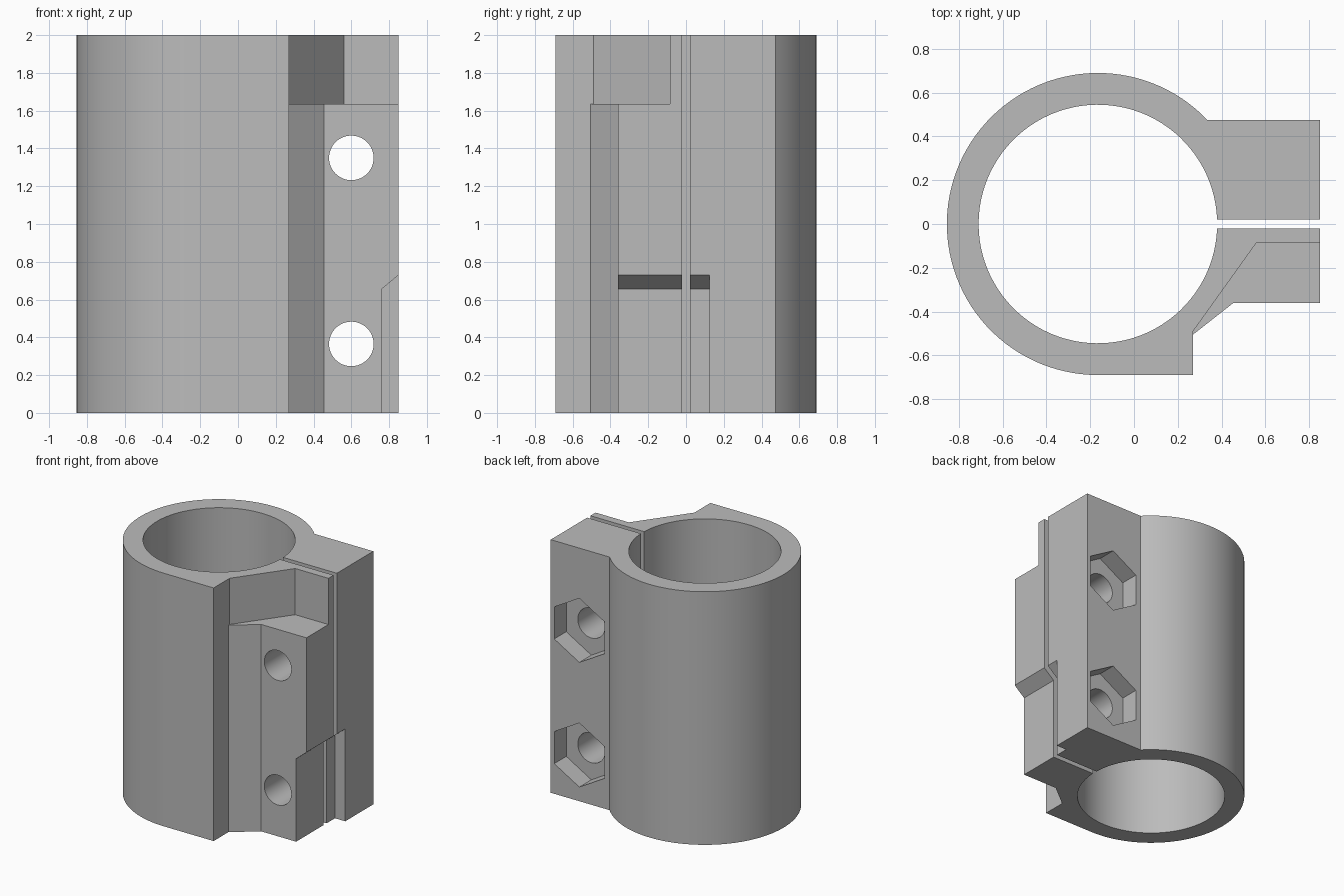
import bpy
import bmesh
from math import asin, cos, pi, sin
from mathutils import Vector

cube = bpy.data.objects.get("Cube")
if cube:
    bpy.data.objects.remove(cube)

grey = bpy.data.materials.new("plain grey")
grey.use_nodes = True
COLOUR = (0.5, 0.5, 0.5, 1)
grey.diffuse_color = COLOUR
grey.node_tree.nodes["Principled BSDF"].inputs["Base Color"].default_value = COLOUR


def prism(name, points, axis, start, end):
    """Extrude a 2D outline along z (outline in x, y) or y (outline in x, z)."""
    bm = bmesh.new()
    place = (lambda a, b: (a, b, start)) if axis == "z" else (lambda a, b: (a, start, b))
    face = bm.faces.new([bm.verts.new(place(a, b)) for a, b in points])
    moved = bmesh.ops.extrude_face_region(bm, geom=[face])["geom"]
    offset = Vector((0, 0, end - start) if axis == "z" else (0, end - start, 0))
    bmesh.ops.translate(bm, vec=offset,
                        verts=[v for v in moved if isinstance(v, bmesh.types.BMVert)])
    bmesh.ops.recalc_face_normals(bm, faces=bm.faces)
    mesh = bpy.data.meshes.new(name)
    bm.to_mesh(mesh)
    bm.free()
    mesh.materials.append(grey)
    obj = bpy.data.objects.new(name, mesh)
    bpy.context.collection.objects.link(obj)
    return obj


def arc(cx, cy, radius, a0, a1, steps):
    angles = [a0 + (a1 - a0) * i / steps for i in range(steps + 1)]
    return [(cx + radius * cos(a), cy + radius * sin(a)) for a in angles]


# Split clamp ring with its two clamping lugs, as one outline
CX, OUTER, INNER, GAP, SIDE = -0.165, 0.69, 0.545, 0.02, 0.85
BACK, FRONT = 0.475, -0.36
slit = asin(GAP / INNER)
outline = arc(CX, 0, OUTER, asin(BACK / OUTER), 1.5 * pi, 72)
outline += [(0.27, -OUTER), (0.27, -0.505), (0.455, FRONT), (SIDE, FRONT), (SIDE, -GAP)]
outline += arc(CX, 0, INNER, -slit, slit - 2 * pi, 96)
outline += [(SIDE, GAP), (SIDE, BACK)]
clamp = prism("clamp_body", outline, "z", 0, 2)

# Step at the top of the front lug
cutters = [prism("top_step_cutter",
                 [(0.27, -0.49), (0.56, -0.085), (1, -0.085), (1, -0.8), (0.27, -0.8)],
                 "z", 1.635, 2.1)]

# Chamfered notch at the lower outer edge
cutters.append(prism("lower_notch_cutter",
                     [(0.76, -0.1), (0.76, 0.655), (SIDE, 0.73), (1, 0.855), (1, -0.1)],
                     "y", -0.6, 0.125))

# Bolt holes with hexagonal nut pockets at the back
for z in (0.365, 1.35):
    cutters.append(prism("bolt_hole_cutter", arc(0.6, z, 0.118, 0, 2 * pi, 48)[:-1],
                         "y", -0.8, 0.8))
    cutters.append(prism("nut_pocket_cutter",
                         arc(0.6, z, 0.253, pi / 2, 2.5 * pi, 6)[:-1],
                         "y", BACK - 0.15, 0.8))

bpy.ops.object.select_all(action="DESELECT")
bpy.context.view_layer.objects.active = clamp
clamp.select_set(True)
for cutter in cutters:
    cutter.hide_render = True
    cut = clamp.modifiers.new(cutter.name, "BOOLEAN")
    cut.operation = "DIFFERENCE"
    cut.solver = "EXACT"
    cut.object = cutter
    bpy.ops.object.modifier_apply(modifier=cut.name)
    bpy.data.objects.remove(cutter)

bpy.ops.object.shade_smooth_by_angle(angle=pi / 6)
